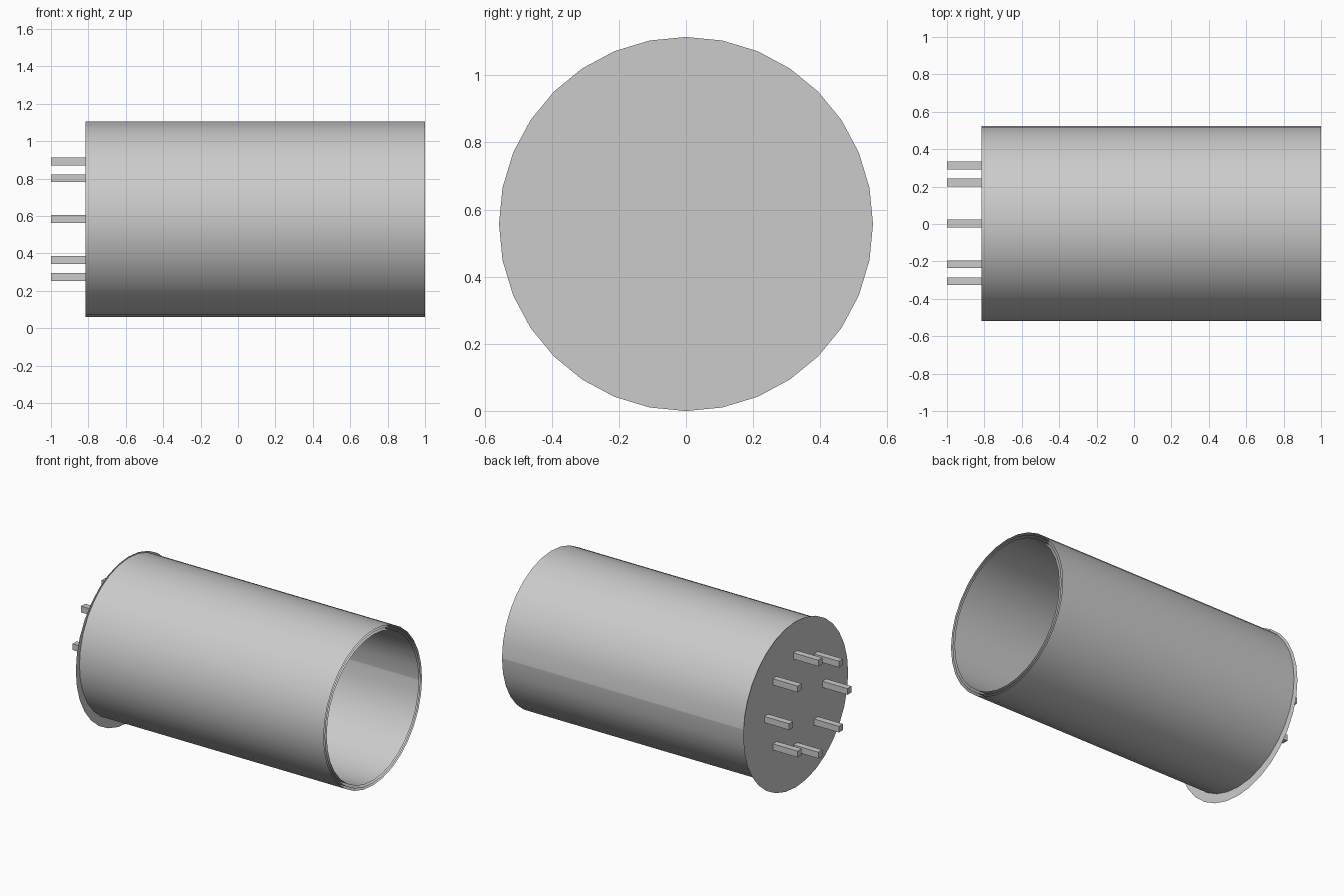
import bpy
import bmesh
from math import cos, sin, tau
from mathutils import Matrix

cube = bpy.data.objects.get("Cube")
if cube:
    bpy.data.objects.remove(cube, do_unlink=True)

grey = bpy.data.materials.new("light grey")
grey.use_nodes = True
colour = (0.6, 0.6, 0.6, 1)
grey.diffuse_color = colour
grey.node_tree.nodes["Principled BSDF"].inputs["Base Color"].default_value = colour

SIDES = 32
BASE_X, OPEN_X, PIN_X = -0.815, 1.0, -1.0
DISC_R = 0.557
AXIS_Y, AXIS_Z = 0.003, 0.583     # axis shared by the can and its pins


def finish(name, bm, smooth=False):
    mesh = bpy.data.meshes.new(name)
    for f in bm.faces:
        f.smooth = smooth
    bm.to_mesh(mesh)
    bm.free()
    mesh.materials.append(grey)
    obj = bpy.data.objects.new(name, mesh)
    bpy.context.collection.objects.link(obj)
    return obj


def shell(name, radius):
    """Open thin sleeve along x with a lengthwise seam on the +y side."""
    bm = bmesh.new()
    rows = []
    for i in range(SIDES + 1):
        a = tau * i / SIDES
        y, z = AXIS_Y + radius * cos(a), AXIS_Z + radius * sin(a)
        rows.append([bm.verts.new((x, y, z)) for x in (BASE_X, OPEN_X)])
    for (a, b), (c, d) in zip(rows, rows[1:]):
        bm.faces.new((a, b, d, c))
    return finish(name, bm, smooth=True)


# Nested sleeves of the can
for name, radius in (("outer_sleeve", 0.522), ("middle_sleeve", 0.507),
                     ("inner_sleeve", 0.49)):
    shell(name, radius)

# Thin base disc, wider than the can
bm = bmesh.new()
bmesh.ops.create_circle(
    bm, cap_ends=True, segments=SIDES, radius=DISC_R,
    matrix=Matrix.Translation((BASE_X, 0, DISC_R)) @ Matrix.Rotation(-tau / 4, 4, "Y"))
finish("base_disc", bm)

# Ring of square contact pins
for i in range(8):
    a = tau * i / 8
    place = Matrix.Translation(((PIN_X + BASE_X) / 2,
                                AXIS_Y + 0.309 * cos(a), AXIS_Z + 0.309 * sin(a)))
    bm = bmesh.new()
    bmesh.ops.create_cube(
        bm, size=1, matrix=place @ Matrix.Diagonal((BASE_X - PIN_X, 0.042, 0.042, 1)))
    finish(f"pin_{i + 1}", bm)
